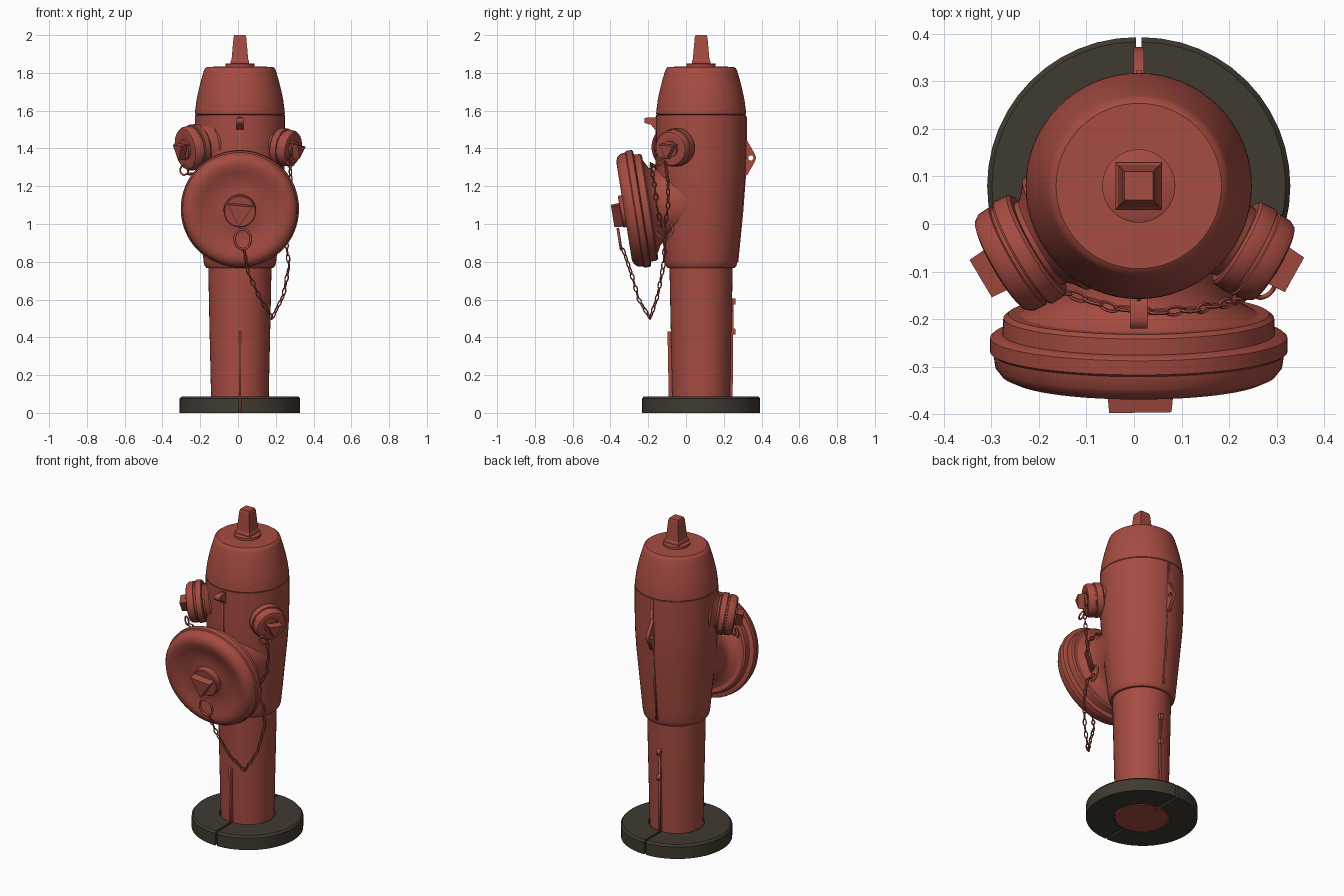
import bpy, bmesh, math
from mathutils import Vector, Matrix

if "Cube" in bpy.data.objects:
    bpy.data.objects.remove(bpy.data.objects["Cube"])

CX, CY = 0.01, 0.08


def material(name, rgb):
    m = bpy.data.materials.new(name)
    m.diffuse_color = (*rgb, 1)
    m.use_nodes = True
    m.node_tree.nodes["Principled BSDF"].inputs["Base Color"].default_value = m.diffuse_color
    return m


RED = material("faded_red", (0.38, 0.072, 0.053))
DARK = material("dark_grey_brown", (0.051, 0.042, 0.030))


def frame(origin, axis):
    """Matrix whose local z runs along axis, with local x level."""
    z = Vector(axis).normalized()
    x = Vector((0, 0, 1)).cross(z)
    x = x.normalized() if x.length > 1e-4 else Vector((1, 0, 0))
    m = Matrix((x, z.cross(x), z)).transposed().to_4x4()
    m.translation = origin
    return m


def finish(name, bm, mat, angle=35):
    bmesh.ops.recalc_face_normals(bm, faces=bm.faces[:])
    me = bpy.data.meshes.new(name)
    bm.to_mesh(me)
    bm.free()
    ob = bpy.data.objects.new(name, me)
    bpy.context.collection.objects.link(ob)
    me.materials.append(mat)
    if angle:
        bpy.ops.object.select_all(action='DESELECT')
        ob.select_set(True)
        bpy.context.view_layer.objects.active = ob
        bpy.ops.object.shade_smooth_by_angle(angle=math.radians(angle))
    return ob


def lathe(name, profile, origin, axis=(0, 0, 1), n=48, phase=0, mat=RED):
    """Turn (height, radius) points about an axis and close both ends."""
    bm = bmesh.new()
    m = frame(origin, axis)
    rings = []
    for t, r in profile:
        rings.append([bm.verts.new(m @ Vector((
            r * math.cos(phase + math.tau * i / n),
            r * math.sin(phase + math.tau * i / n), t))) for i in range(n)])
    for a, b in zip(rings, rings[1:]):
        for i in range(n):
            j = (i + 1) % n
            bm.faces.new((a[i], a[j], b[j], b[i]))
    bm.faces.new(rings[0])
    bm.faces.new(rings[-1])
    return finish(name, bm, mat, 35 if n > 8 else 0)


def plate(name, pts, thick, hole=None):
    """Upright plate: (y, z) outline extruded along x, optional round hole."""
    cu = bpy.data.curves.new(name, 'CURVE')
    cu.dimensions, cu.fill_mode, cu.extrude = '2D', 'BOTH', thick / 2
    loops = [pts]
    if hole:
        hy, hz, hr = hole
        loops.append([(hy + hr * math.cos(math.tau * i / 14),
                       hz + hr * math.sin(math.tau * i / 14)) for i in range(14)])
    for loop in loops:
        sp = cu.splines.new('POLY')
        sp.points.add(len(loop) - 1)
        sp.use_cyclic_u = True
        for p, (y, z) in zip(sp.points, loop):
            p.co = (y, z, 0, 1)
    ob = bpy.data.objects.new(name, cu)
    bpy.context.collection.objects.link(ob)
    ob.matrix_world = Matrix(((0, 0, 1, CX), (1, 0, 0, 0), (0, 1, 0, 0), (0, 0, 0, 1)))
    cu.materials.append(RED)
    bpy.ops.object.select_all(action='DESELECT')
    ob.select_set(True)
    bpy.context.view_layer.objects.active = ob
    bpy.ops.object.convert(target='MESH')


def add_loop(bm, m, length, width, wire, n=12, k=5):
    """Oval wire loop, long along local z and lying in local xz."""
    rings = []
    for i in range(n):
        a = math.tau * i / n
        c = Vector((width / 2 * math.cos(a), 0, length / 2 * math.sin(a)))
        out = Vector((math.cos(a), 0, math.sin(a)))
        rings.append([bm.verts.new(m @ (c + wire * (
            out * math.cos(math.tau * j / k) + Vector((0, math.sin(math.tau * j / k), 0)))))
            for j in range(k)])
    for i in range(n):
        a, b = rings[i], rings[(i + 1) % n]
        for j in range(k):
            bm.faces.new((a[j], a[(j + 1) % k], b[(j + 1) % k], b[j]))


def chain(name, pts, pitch=0.036):
    pts = [Vector(p) for p in pts]
    bm = bmesh.new()
    count, carry = 0, pitch / 2
    for a, b in zip(pts, pts[1:]):
        d = b - a
        s = carry
        while s < d.length:
            m = frame(a + d.normalized() * s, d)
            add_loop(bm, m @ Matrix.Rotation(math.pi / 2 * (count % 2) + 0.4, 4, 'Z'),
                     0.042, 0.018, 0.0038)
            count += 1
            s += pitch
        carry = s - d.length
    finish(name, bm, RED, 60)


def ring(name, origin, axis, radius, wire, stretch=1.0):
    bm = bmesh.new()
    m = frame(origin, axis) @ Matrix.Rotation(-math.pi / 2, 4, 'X')
    add_loop(bm, m, 2 * radius * stretch, 2 * radius, wire, 24, 8)
    finish(name, bm, RED, 60)


# Ground collar: two half rings with a narrow slit front and back
for name, side in (("collar_right", 1), ("collar_left", -1)):
    bm = bmesh.new()
    section = [(0.155, 0), (0.313, 0), (0.313, 0.075), (0.303, 0.087), (0.155, 0.087)]
    rows = []
    for i in range(25):
        a = -math.pi / 2 + math.pi * i / 24
        rows.append([bm.verts.new((CX + side * (0.006 + r * math.cos(a)),
                                   CY + r * math.sin(a), z)) for r, z in section])
    for a, b in zip(rows, rows[1:]):
        for j in range(5):
            bm.faces.new((a[j], a[(j + 1) % 5], b[(j + 1) % 5], b[j]))
    bm.faces.new(rows[0])
    bm.faces.new(rows[-1])
    finish(name, bm, DARK)

# Barrel, upper body and bonnet
base = (CX, CY, 0)
lathe("lower_barrel", [(0.0, 0.152), (0.1, 0.153), (0.5, 0.162), (0.8, 0.168)], base)
lathe("upper_body", [(0.765, 0.16), (0.768, 0.178), (0.78, 0.187), (0.80, 0.192),
                     (0.87, 0.199), (1.05, 0.216), (1.2, 0.230), (1.3, 0.236),
                     (1.4, 0.238), (1.578, 0.238)], base, n=64)
lathe("bonnet", [(1.578, 0.232), (1.583, 0.238), (1.60, 0.237), (1.66, 0.229),
                 (1.72, 0.216), (1.77, 0.203), (1.81, 0.191), (1.824, 0.185),
                 (1.832, 0.174), (1.834, 0.05)], base, n=64)
lathe("top_washer", [(1.825, 0.077), (1.848, 0.077), (1.85, 0.074)], base)
q = math.sqrt(2)
lathe("operating_nut", [(1.845, 0.049 * q), (1.862, 0.049 * q), (1.87, 0.044 * q),
                        (1.985, 0.034 * q), (2.0, 0.030 * q)], base, n=4, phase=math.pi / 4)

# Large front outlet, tilted slightly downward
tilt = math.radians(9)
fa = Vector((0, -math.cos(tilt), -math.sin(tilt)))
fp = Vector((CX, -0.318, 1.07))
lathe("front_neck", [(-0.36, 0.215), (-0.27, 0.20), (-0.22, 0.19), (-0.18, 0.192),
                     (-0.155, 0.205), (-0.13, 0.25), (-0.12, 0.27)], fp, fa, 64)
lathe("front_cap", [(-0.13, 0.20), (-0.13, 0.275), (-0.122, 0.285), (-0.088, 0.287),
                    (-0.086, 0.306), (-0.08, 0.313), (-0.05, 0.313), (-0.045, 0.306),
                    (-0.018, 0.302), (0.0, 0.288), (0.010, 0.265), (0.010, 0.24),
                    (0.0, 0.205), (-0.012, 0.165), (-0.014, 0.12), (-0.010, 0.086),
                    (0.026, 0.085), (0.030, 0.080)], fp, fa, 64)
lathe("front_cap_nut", [(0.02, 0.082), (0.074, 0.076)], fp, fa, 3, math.radians(-95))

# Two smaller side outlets; the left one is larger
for label, side, k, shift in (("left", -1, 1.0, 0), ("right", 1, 0.82, -0.008)):
    axis = (side * 0.857, -0.495, -0.15)
    org = Vector((CX, CY, 1.447)) + Vector(axis) * shift
    lathe(label + "_neck", [(s, r * k) for s, r in (
        (0.15, 0.15), (0.205, 0.135), (0.222, 0.112), (0.235, 0.10), (0.26, 0.098))], org, axis)
    lathe(label + "_cap", [(s, r * k) for s, r in (
        (0.246, 0.09), (0.246, 0.114), (0.252, 0.121), (0.282, 0.124), (0.287, 0.121),
        (0.288, 0.113), (0.295, 0.113), (0.297, 0.119), (0.325, 0.117), (0.338, 0.108),
        (0.342, 0.095), (0.335, 0.06), (0.336, 0.052), (0.348, 0.052))], org, axis)
    lathe(label + "_cap_nut", [(0.33, 0.058 * (k + 1) / 2), (0.386, 0.053 * (k + 1) / 2)],
          org, axis, 3, math.radians(-95))

# Lug, lifting eye and casting seams
plate("front_lug", [(-0.13, 1.565), (-0.20, 1.565), (-0.22, 1.56), (-0.22, 1.535),
                    (-0.185, 1.525), (-0.165, 1.50), (-0.13, 1.50)], 0.036)
plate("back_eye", [(0.30, 1.455), (0.322, 1.445), (0.362, 1.375), (0.372, 1.35),
                   (0.362, 1.325), (0.325, 1.26), (0.30, 1.25)], 0.022, (0.343, 1.35, 0.014))
plate("back_upper_seam", [(0.24, 0.80), (0.277, 0.80), (0.302, 1.05), (0.321, 1.3),
                          (0.323, 1.57), (0.28, 1.57)], 0.012)
plate("front_upper_seam", [(-0.12, 1.2), (-0.154, 1.2), (-0.162, 1.3), (-0.162, 1.57),
                           (-0.12, 1.57)], 0.008)
plate("back_lower_seam", [(0.20, 0.0), (0.246, 0.0), (0.252, 0.60), (0.20, 0.60)], 0.014)
plate("front_lower_seam", [(-0.04, 0.0), (-0.090, 0.0), (-0.098, 0.43), (-0.04, 0.43)], 0.012)
for z in (0.43, 0.59):
    plate("back_seam_tab", [(0.22, z - 0.02), (0.262, z - 0.015), (0.262, z + 0.015),
                            (0.22, z + 0.02)], 0.022)

# Rings and chains
ring("front_cap_hook", (0.025, -0.352, 0.92), fa, 0.043, 0.007, 1.25)
ring("neck_ring", (0.20, -0.115, 0.97), (1, -0.2, 0), 0.045, 0.006)
ring("left_cap_ring", (-0.285, -0.10, 1.285), (-0.5, -0.8, 0), 0.025, 0.005)
ring("right_cap_ring", (0.275, -0.135, 1.33), (0.5, -0.6, 0.6), 0.025, 0.005)
chain("hanging_chain", [(0.03, -0.335, 0.87), (0.055, -0.29, 0.74), (0.12, -0.25, 0.60),
                        (0.18, -0.19, 0.50), (0.24, -0.15, 0.62), (0.27, -0.12, 0.78),
                        (0.255, -0.11, 0.90), (0.21, -0.11, 0.95)])
chain("right_chain", [(0.275, -0.11, 1.33), (0.28, -0.095, 1.22), (0.265, -0.095, 1.10),
                      (0.21, -0.11, 0.99)])
chain("left_chain", [(-0.27, -0.10, 1.265), (-0.21, -0.12, 1.265), (-0.14, -0.145, 1.28),
                     (-0.05, -0.175, 1.31), (0.05, -0.185, 1.315), (0.13, -0.18, 1.28),
                     (0.20, -0.165, 1.20), (0.225, -0.155, 1.10), (0.21, -0.13, 0.99)])
